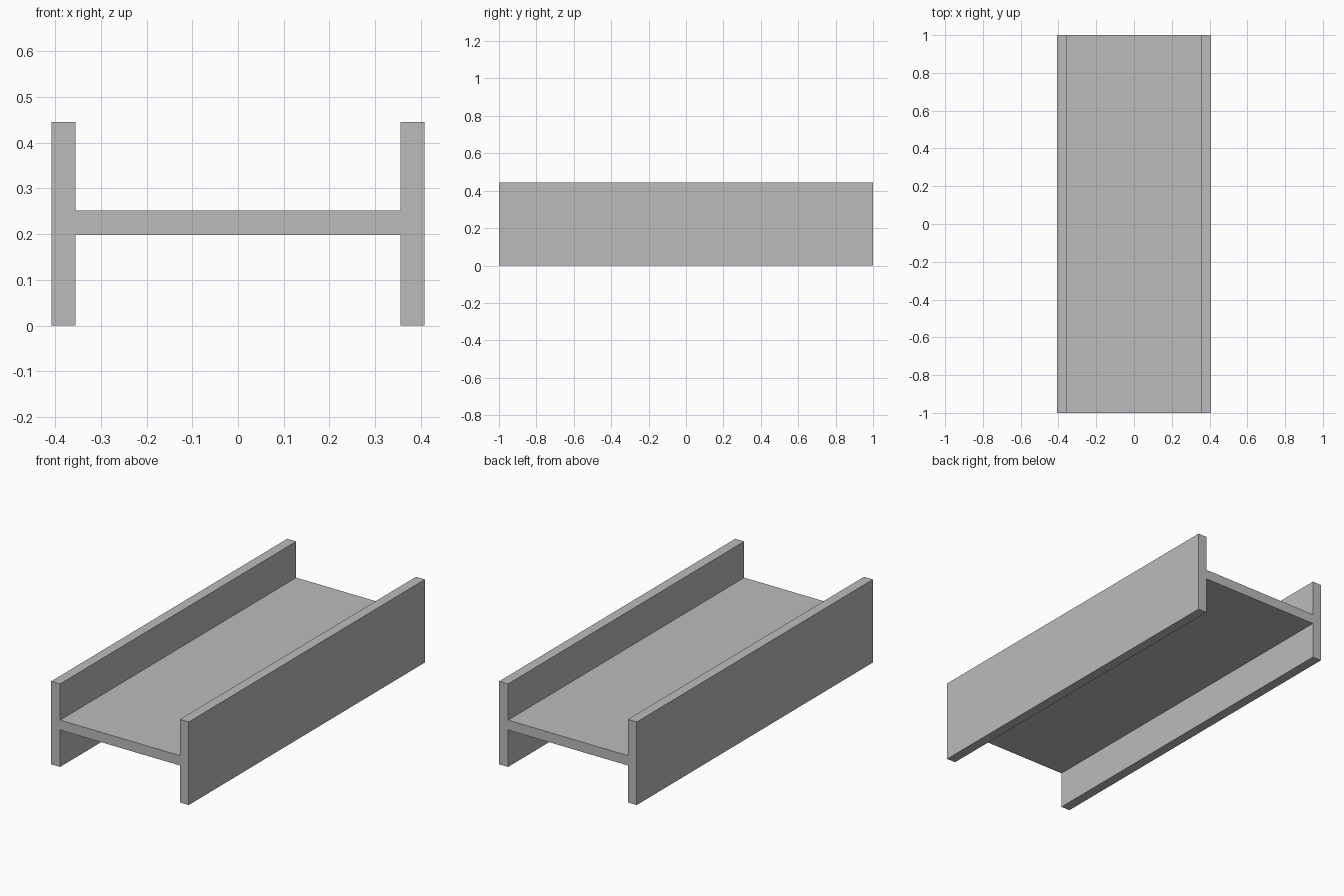
import bpy
import bmesh

cube = bpy.data.objects.get("Cube")
if cube:
    bpy.data.objects.remove(cube, do_unlink=True)

# Overall sizes
LENGTH = 2.0
HALF_WIDTH, HALF_INNER = 0.408, 0.355
HEIGHT = 0.445
WEB_BOTTOM, WEB_TOP = 0.198, 0.251

# Plain steel grey
steel = bpy.data.materials.new("steel_grey")
steel.use_nodes = True
grey = (0.5, 0.5, 0.5, 1.0)
steel.diffuse_color = grey
steel.node_tree.nodes["Principled BSDF"].inputs["Base Color"].default_value = grey

# Half of the H section, from the lower web edge round to the upper web edge
right_half = [
    (HALF_INNER, WEB_BOTTOM), (HALF_INNER, 0), (HALF_WIDTH, 0),
    (HALF_WIDTH, HEIGHT), (HALF_INNER, HEIGHT), (HALF_INNER, WEB_TOP),
]
section = right_half + [(-x, z) for x, z in reversed(right_half)]

# Beam: the section extruded from front to back
bm = bmesh.new()
front = bm.faces.new([bm.verts.new((x, -LENGTH / 2, z)) for x, z in section])
extruded = bmesh.ops.extrude_face_region(bm, geom=[front], use_keep_orig=True)
back_verts = [v for v in extruded["geom"] if isinstance(v, bmesh.types.BMVert)]
bmesh.ops.translate(bm, verts=back_verts, vec=(0, LENGTH, 0))
bmesh.ops.recalc_face_normals(bm, faces=bm.faces)

mesh = bpy.data.meshes.new("h_beam")
bm.to_mesh(mesh)
bm.free()
mesh.materials.append(steel)
beam = bpy.data.objects.new("h_beam", mesh)
bpy.context.collection.objects.link(beam)
